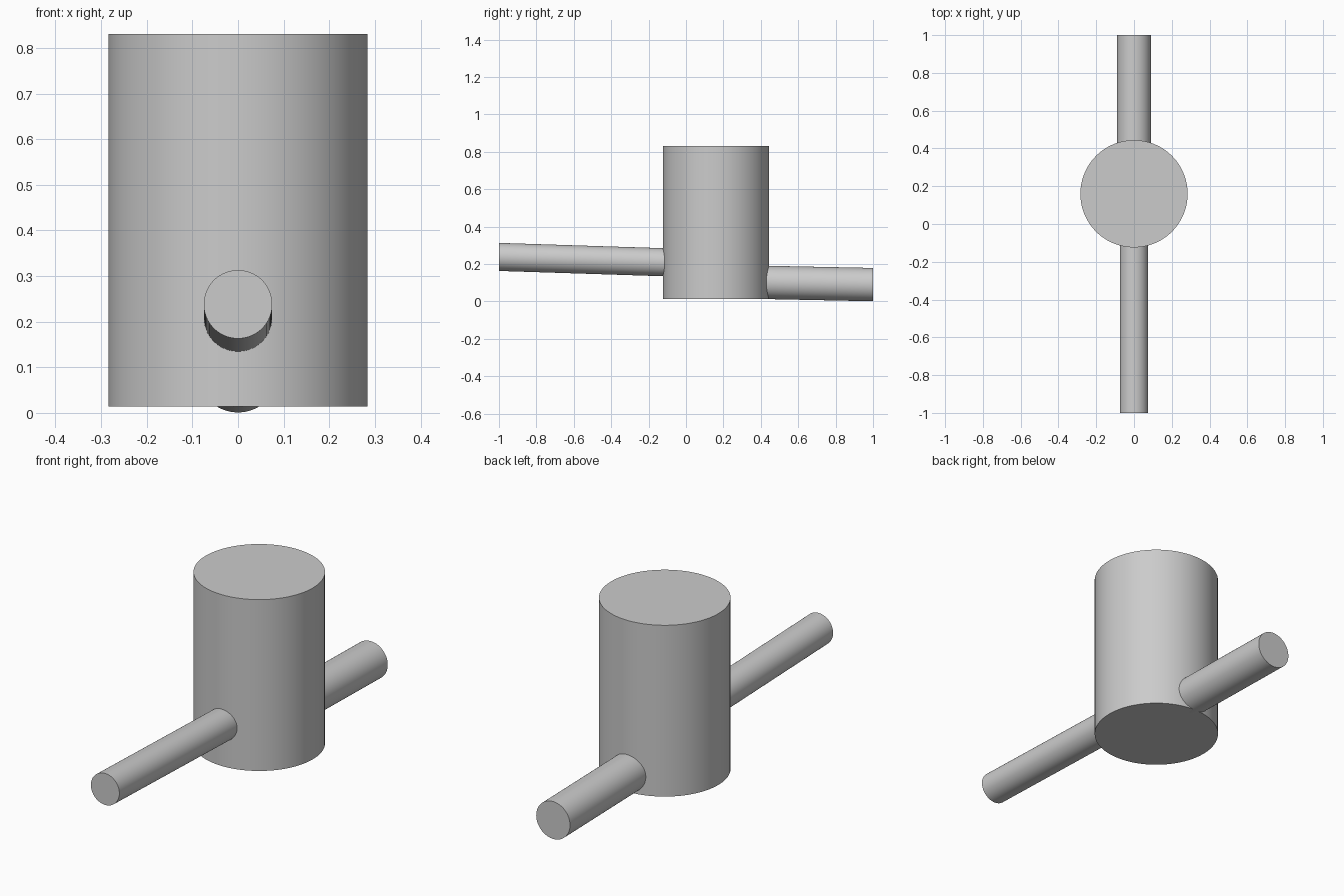
import bpy
import bmesh
import math
from mathutils import Matrix, Vector

cube = bpy.data.objects.get("Cube")
if cube:
    bpy.data.objects.remove(cube, do_unlink=True)

GREY = (0.6, 0.6, 0.6, 1.0)
grey = bpy.data.materials.new("plain_grey")
grey.use_nodes = True
grey.diffuse_color = GREY
grey.node_tree.nodes["Principled BSDF"].inputs["Base Color"].default_value = GREY


def cylinder(name, start, end, radius, sides=96):
    """Capped cylinder between two points, its end faces kept square to the main axis."""
    start, end = Vector(start), Vector(end)
    span = end - start
    # The unit z axis is mapped onto the span, the circle stays in a main plane
    if abs(span.z) > abs(span.y):
        columns = (Vector((1, 0, 0)), Vector((0, 1, 0)), span)
    else:
        columns = (Vector((-1, 0, 0)) if span.y > 0 else Vector((1, 0, 0)),
                   Vector((0, 0, 1)), span)
    matrix = Matrix.Translation((start + end) / 2) @ Matrix(columns).transposed().to_4x4()

    bm = bmesh.new()
    bmesh.ops.create_cone(bm, cap_ends=True, segments=sides, radius1=radius,
                          radius2=radius, depth=1, matrix=matrix)
    bmesh.ops.recalc_face_normals(bm, faces=bm.faces)
    mesh = bpy.data.meshes.new(name)
    bm.to_mesh(mesh)
    bm.free()
    mesh.materials.append(grey)
    obj = bpy.data.objects.new(name, mesh)
    bpy.context.collection.objects.link(obj)
    bpy.ops.object.select_all(action="DESELECT")
    obj.select_set(True)
    bpy.context.view_layer.objects.active = obj
    bpy.ops.object.shade_smooth_by_angle(angle=math.radians(30))
    return obj


# Upright tank
cylinder("tank", (0, 0.16, 0.014), (0, 0.16, 0.83), 0.284)

# Long front pipe, rising gently away from the tank
cylinder("front_pipe", (0, -0.1, 0.209), (0, -1, 0.238), 0.075)

# Short, thicker rear pipe, falling gently away from the tank
cylinder("rear_pipe", (0, 0.41, 0.102), (0, 1, 0.09), 0.089)
